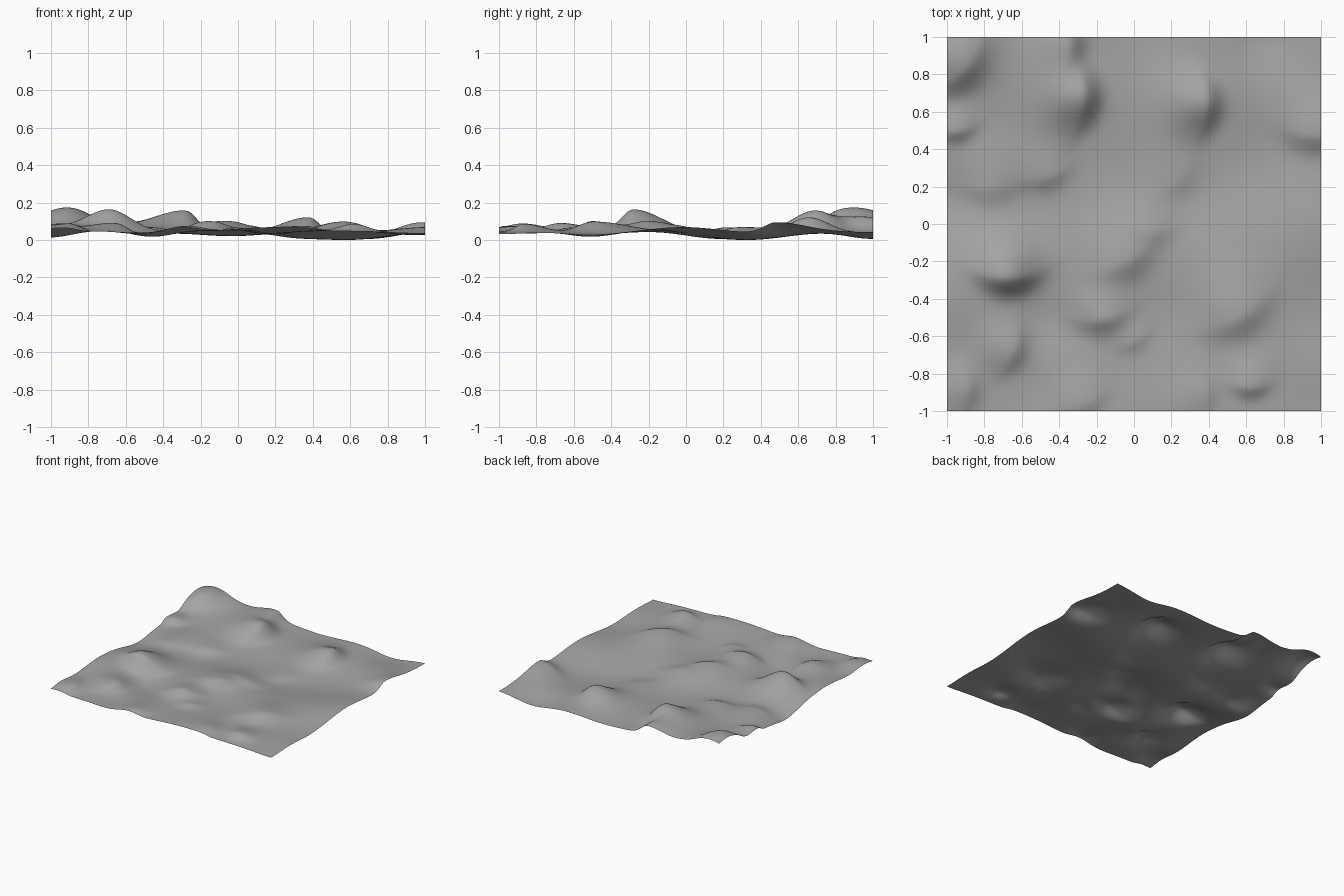
import bpy
import bmesh
from math import cos, sin, exp, radians

SIZE = 2.0
CELLS = 128
GROUND_LEVEL = 0.05

# Wind-shaped hills: x, y, height, reach, direction of the steep side
HILLS = [
    (-.93, .82, .07, .24, -45),
    (-.28, .69, .11, .22, 0),
    (-.35, .98, .07, .20, 0),
    (.38, .65, .085, .20, 0),
    (-.68, -.28, .11, .22, -90),
    (-.05, -.19, .055, .26, -60),
    (.56, -.49, .055, .26, -60),
    (-.17, -.50, .055, .20, -80),
    (.97, .48, .055, .22, -90),
    (.62, -.87, .04, .14, -90),
    (.38, -.90, .02, .16, 0),
    (-.28, -.96, .03, .18, -70),
    (-.65, -.67, .045, .18, -20),
    (-.90, -.88, .04, .18, 0),
    (-.46, .26, .03, .18, -70),
    (-.78, .20, .03, .22, -90),
    (-.95, .50, .04, .14, -80),
    (.24, .25, .02, .20, -40),
    (.10, -.03, .02, .18, -90),
    (0, -.62, .02, .14, -60),
]

# Round swells (positive) and hollows (negative): x, y, height, reach
SWELLS = [
    (-.88, 1, .08, .24),
    (-.60, .72, .02, .25),
    (-1, -.38, .04, .28),
    (1, 0, .025, .25),
    (.15, -1, .02, .25),
    (.60, .33, -.045, .30),
    (.70, 1, -.04, .20),
    (-1, .14, -.035, .20),
    (0, .28, -.03, .30),
    (.30, .12, -.02, .20),
    (-.50, .05, -.02, .22),
    (.05, 1, -.02, .25),
    (1, -1, -.015, .20),
    (.95, -.50, -.02, .22),
    (-.45, -.50, -.03, .18),
    (-.50, -.88, -.015, .15),
    (.25, -.45, -.02, .20),
]


def hill(x, y, hx, hy, height, reach, direction):
    """A mound with a long windward slope and a short steep lee slope."""
    a = radians(direction)
    dx, dy = x - hx, y - hy
    along = dx * cos(a) + dy * sin(a)
    across = dy * cos(a) - dx * sin(a)
    # the crest curls round like a crescent
    along += across * across / reach * 0.3
    slope = reach * 0.4 if along > 0 else reach
    return height * exp(-(along / slope) ** 2 - (across / reach / 0.75) ** 2)


def swell(x, y, sx, sy, height, reach):
    return height * exp(-((x - sx) ** 2 + (y - sy) ** 2) / reach ** 2)


def ground_height(x, y):
    total = GROUND_LEVEL
    total += sum(hill(x, y, *h) for h in HILLS)
    total += sum(swell(x, y, *s) for s in SWELLS)
    return total


def make_material(name, colour):
    mat = bpy.data.materials.new(name)
    mat.use_nodes = True
    mat.diffuse_color = colour
    shader = next(n for n in mat.node_tree.nodes if n.type == 'BSDF_PRINCIPLED')
    shader.inputs["Base Color"].default_value = colour
    return mat


cube = bpy.data.objects.get("Cube")
if cube:
    bpy.data.objects.remove(cube, do_unlink=True)

# Rolling ground sheet
bm = bmesh.new()
bmesh.ops.create_grid(bm, x_segments=CELLS, y_segments=CELLS, size=SIZE / 2)
for v in bm.verts:
    v.co.z = ground_height(v.co.x, v.co.y)

# Rest the lowest point on the floor
lowest = min(v.co.z for v in bm.verts)
for v in bm.verts:
    v.co.z -= lowest
for f in bm.faces:
    f.smooth = True

mesh = bpy.data.meshes.new("ground")
bm.to_mesh(mesh)
bm.free()
mesh.materials.append(make_material("stone grey", (0.37, 0.37, 0.37, 1)))
ground = bpy.data.objects.new("ground", mesh)
bpy.context.collection.objects.link(ground)
